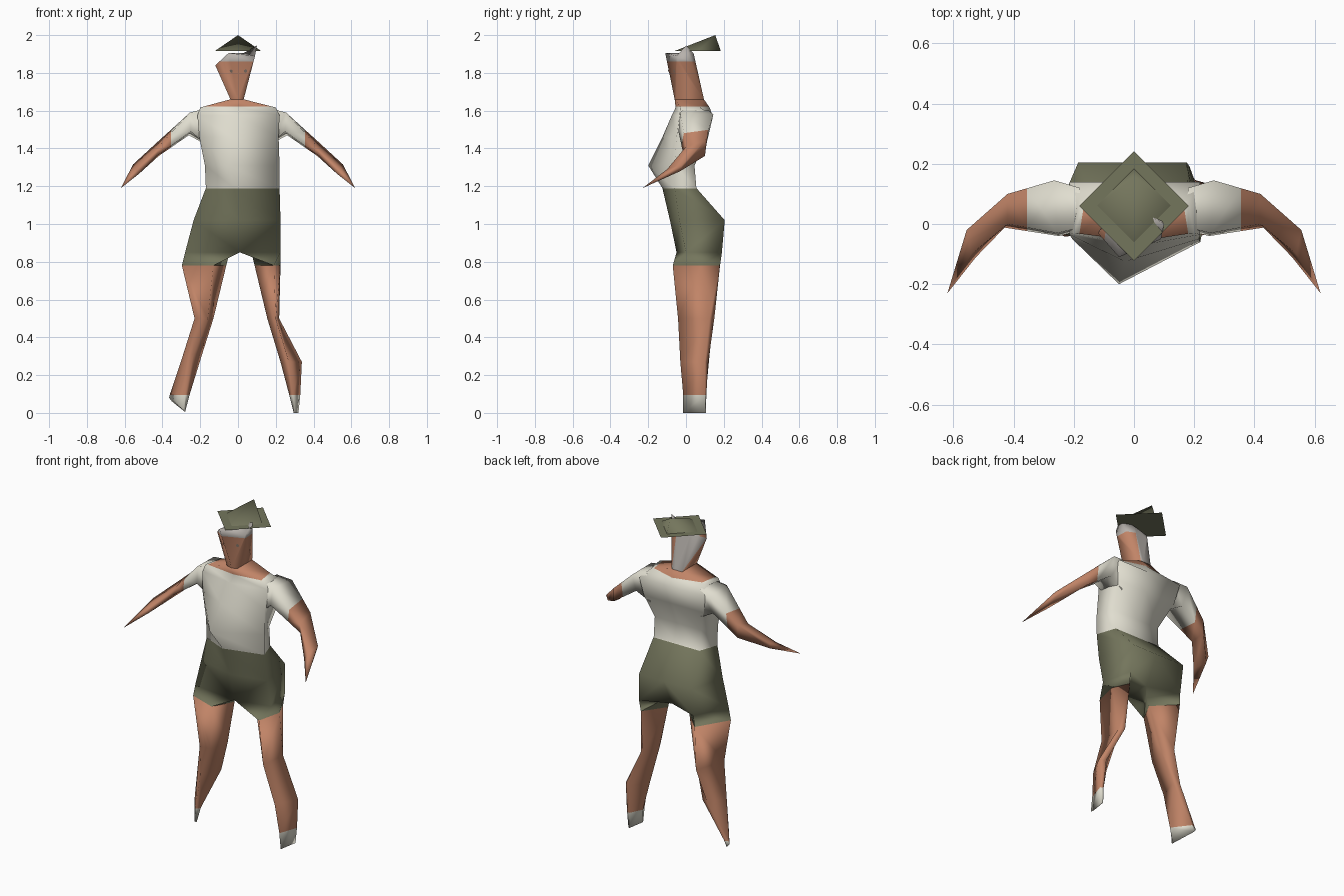
import bpy
import bmesh
from mathutils import Vector
from mathutils.bvhtree import BVHTree

cube = bpy.data.objects.get("Cube")
if cube:
    bpy.data.objects.remove(cube, do_unlink=True)


def material(name, red, green, blue):
    mat = bpy.data.materials.new(name)
    mat.use_nodes = True
    mat.diffuse_color = (red, green, blue, 1)
    mat.node_tree.nodes["Principled BSDF"].inputs["Base Color"].default_value = mat.diffuse_color
    return mat


skin = material("skin", 0.53, 0.23, 0.135)
shirt = material("off_white_cloth", 0.75, 0.73, 0.63)
olive = material("olive_cloth", 0.175, 0.18, 0.108)
hair = material("grey_hair", 0.47, 0.44, 0.41)
eye_grey = material("eye_grey", 0.25, 0.19, 0.15)
palette = [skin, shirt, olive, hair, eye_grey]
SKIN, SHIRT, OLIVE, HAIR, EYE = range(len(palette))


def loft(bm, rings, cap_start=True, cap_end=True):
    """Join rings of equal point count with side faces and optional caps."""
    rows = [[bm.verts.new(p) for p in ring] for ring in rings]
    for low, high in zip(rows, rows[1:]):
        for i in range(len(low)):
            j = (i + 1) % len(low)
            bm.faces.new((low[i], low[j], high[j], high[i]))
    if cap_start:
        bm.faces.new(rows[0])
    if cap_end:
        bm.faces.new(rows[-1])


def clean(bm):
    bmesh.ops.remove_doubles(bm, verts=bm.verts, dist=0.0005)
    bmesh.ops.recalc_face_normals(bm, faces=bm.faces)


def cut(bm, axis, position):
    """Add an edge loop where a colour changes."""
    normal = Vector((0, 0, 0))
    normal[axis] = 1
    bmesh.ops.bisect_plane(bm, geom=bm.verts[:] + bm.edges[:] + bm.faces[:],
                           plane_co=normal * position, plane_no=normal)


def finish(bm, name, rule, smooth=True):
    """Colour faces with the rule and turn the mesh into an object."""
    bm.normal_update()
    for face in bm.faces:
        face.material_index = rule(face.calc_center_median(), face.normal)
        face.smooth = smooth
    mesh = bpy.data.meshes.new(name)
    bm.to_mesh(mesh)
    bm.free()
    for mat in palette:
        mesh.materials.append(mat)
    obj = bpy.data.objects.new(name, mesh)
    bpy.context.collection.objects.link(obj)
    return obj


def trunk(z, right, left, front, belly, back, middle=0.01, inset=0, notch=0):
    """Six-sided trunk section; inset and notch pull in the back corners."""
    return [(right, front, z), (middle, belly, z), (left, front, z),
            (left - inset, back - notch, z), (0.01, back, z),
            (right + inset, back - notch, z)]


def limb(z, outer, front, inner, back, rise=0):
    """Diamond leg section from four plan points; rise lifts the inner one."""
    return [(*outer, z), (*front, z), (*inner, z + rise), (*back, z)]


# Trunk from neck to hips
neck = trunk(1.66, -0.04, 0.03, -0.05, -0.06, 0.095, 0)
hips = trunk(1.02, -0.235, 0.225, -0.035, -0.085, 0.205, inset=0.05)
hips[0] = (-0.235, -0.02, 1.02)
body = bmesh.new()
loft(body, [
    neck,
    trunk(1.617, -0.2, 0.2, -0.03, -0.055, 0.125, inset=0.02, notch=0.05),
    trunk(1.575, -0.215, 0.22, -0.035, -0.075, 0.14, 0),
    trunk(1.46, -0.205, 0.215, -0.05, -0.125, 0.115, -0.03, inset=0.01),
    trunk(1.31, -0.175, 0.22, -0.06, -0.2, 0.045, -0.05, inset=0.04),
    trunk(1.19, -0.17, 0.22, -0.06, -0.125, 0.055, -0.02, inset=0.04),
    hips,
], cap_end=False)

# Legs share the hip ring and the crotch line
crotch = [(0.01, -0.05), (0.01, 0.12)]
loft(body, [
    [hips[i] for i in (0, 1, 4, 5)],
    limb(0.85, (-0.28, -0.015), *crotch, (-0.18, 0.185)),
    limb(0.78, (-0.297, -0.01), (-0.13, -0.07), (-0.05, 0.05), (-0.183, 0.178), 0.05),
    limb(0.5, (-0.23, -0.042), (-0.16, -0.035), (-0.13, 0.085), (-0.17, 0.145)),
    limb(0.31, (-0.29, 0.02), (-0.235, -0.025), (-0.19, 0.11), (-0.23, 0.125)),
    limb(0.1, (-0.36, 0.095), (-0.28, -0.015), (-0.255, 0.005), (-0.33, 0.105)),
    [(-0.365, 0.1, 0.08), (-0.285, -0.015, 0.015), (-0.28, 0, 0.005), (-0.35, 0.105, 0.06)],
], cap_start=False)
loft(body, [
    [hips[i] for i in (2, 1, 4, 3)],
    limb(0.85, (0.225, 0), *crotch, (0.185, 0.19)),
    limb(0.78, (0.225, 0.08), (0.19, -0.07), (0.07, 0.05), (0.18, 0.18), 0.075),
    limb(0.5, (0.218, 0.125), (0.2, -0.042), (0.155, 0.04), (0.19, 0.15)),
    limb(0.27, (0.338, 0.1), (0.27, -0.03), (0.225, 0.03), (0.3, 0.118)),
    limb(0.1, (0.33, 0.1), (0.29, -0.015), (0.27, 0.03), (0.31, 0.108)),
    limb(0, (0.32, 0.1), (0.3, -0.015), (0.295, 0), (0.312, 0.105)),
], cap_start=False)
inner_walls = [f for f in body.faces if all(abs(v.co.x - 0.01) < 0.001 for v in f.verts)]
bmesh.ops.delete(body, geom=inner_walls, context="FACES")
clean(body)
COLLAR, WAIST, HEM, SOCK = 1.622, 1.187, 0.78, 0.095
for height in (COLLAR, WAIST, HEM, SOCK):
    cut(body, 2, height)


def body_rule(c, n):
    if c.z > COLLAR or SOCK < c.z < HEM:
        return SKIN
    return OLIVE if HEM < c.z < WAIST else SHIRT


finish(body, "trunk_and_legs", body_rule)

# Arms
SLEEVE = 0.355


def arm(name, side):
    bm = bmesh.new()
    rings = [
        [(0.17, -0.01, 1.612), (0.18, 0.12, 1.6), (0.17, 0.1, 1.42), (0.17, -0.02, 1.42)],
        [(0.255, -0.03, 1.59), (0.265, 0.145, 1.58), (0.26, 0.11, 1.47), (0.25, -0.04, 1.49)],
        [(0.42, 0, 1.41), (0.42, 0.1, 1.44), (0.42, 0.1, 1.36), (0.43, -0.012, 1.36)],
        [(0.54, -0.1, 1.29), (0.556, -0.02, 1.315), (0.55, -0.03, 1.28), (0.525, -0.11, 1.265)],
        [(0.62, -0.23, 1.19)] * 4,
    ]
    loft(bm, [[(side * x, y, z) for x, y, z in ring] for ring in rings],
         cap_start=False, cap_end=False)
    clean(bm)
    cut(bm, 0, side * SLEEVE)
    finish(bm, name, lambda c, n: SKIN if abs(c.x) > SLEEVE else SHIRT)


arm("left_arm", 1)
arm("right_arm", -1)

# Head: a wedge that widens from the neck to a slanted crown
HAIRLINE = 1.86
head = bmesh.new()
scalp = [(-0.12, -0.03, 1.84), (-0.05, -0.11, 1.905), (0.09, -0.05, 1.89),
         (0.1, 0, 1.945), (0.03, 0.04, 1.905), (-0.06, 0.04, 1.88)]
loft(head, [neck, scalp], cap_start=False)
clean(head)
bmesh.ops.triangulate(head, faces=head.faces)
cut(head, 2, HAIRLINE)
face_tree = BVHTree.FromBMesh(head)


def head_rule(c, n):
    back = n.y > 0.3 and n.x < 0.3
    return HAIR if back or c.z > HAIRLINE else SKIN


finish(head, "head", head_rule)

# Eyes: small plates laid on the face
for name, x in (("right_eye", -0.035), ("left_eye", 0.04)):
    spot, normal, _, _ = face_tree.ray_cast(Vector((x, -1, 1.81)), Vector((0, 1, 0)))
    if spot is None:
        continue
    eye = bmesh.new()
    bmesh.ops.create_circle(eye, cap_ends=True, segments=6, radius=0.01)
    plate = finish(eye, name, lambda c, n: EYE, smooth=False)
    plate.location = spot + normal * 0.002
    plate.rotation_euler = normal.to_track_quat("Z", "Y").to_euler()


# Hat: a flat diamond brim under a pyramid leaning back
def diamond(radius, centre, z):
    return [(radius, centre, z), (0, centre + radius, z),
            (-radius, centre, z), (0, centre - radius, z)]


BRIM = 1.915
brim = bmesh.new()
brim.faces.new([brim.verts.new(p) for p in diamond(0.182, 0.06, BRIM)])
finish(brim, "hat_brim", lambda c, n: OLIVE, smooth=False)

crown = bmesh.new()
loft(crown, [diamond(0.122, 0.062, BRIM + 0.001), [(0, 0.155, 2)] * 4],
     cap_start=False, cap_end=False)
clean(crown)
finish(crown, "hat_crown", lambda c, n: OLIVE)
